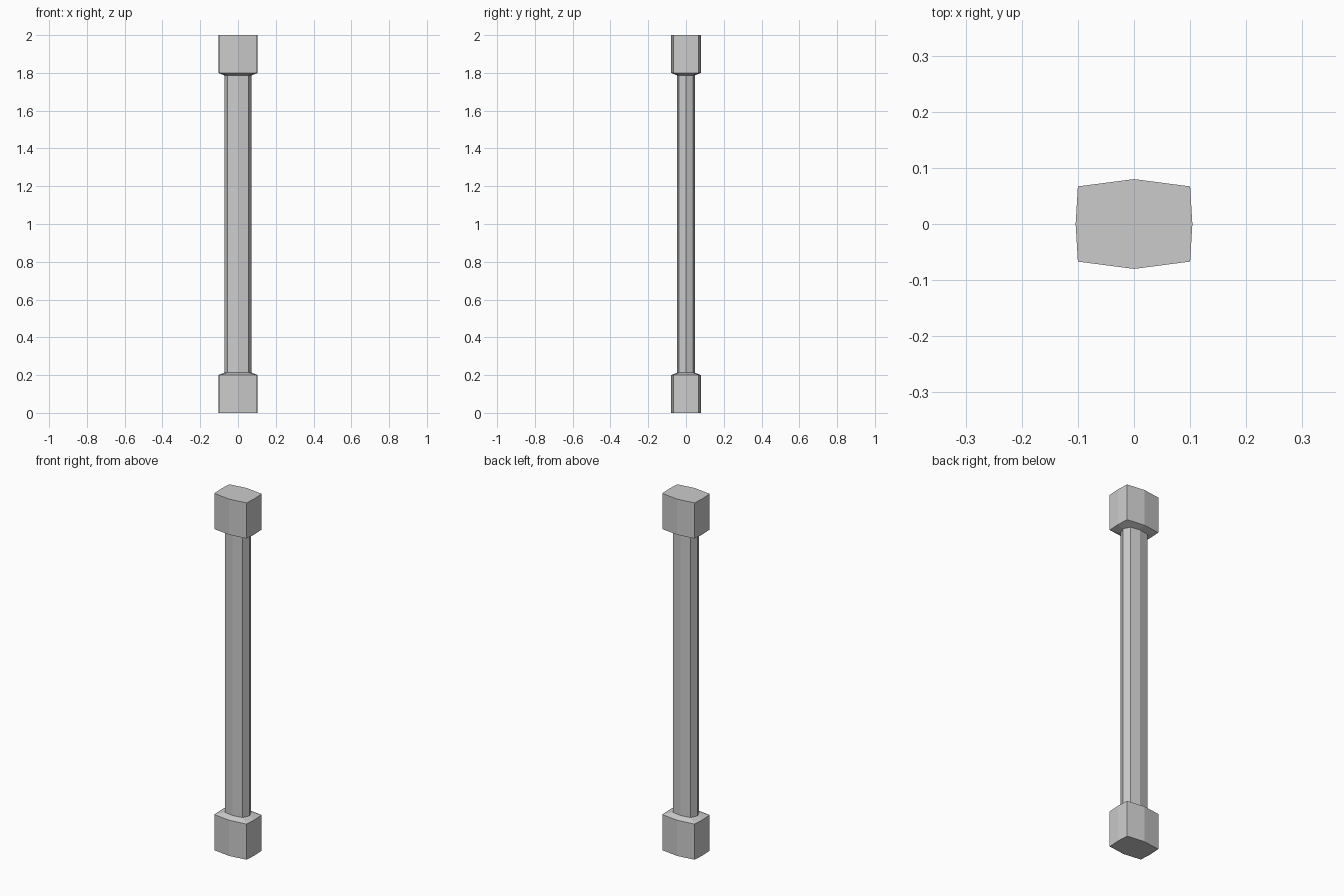
import bpy
import bmesh

cube = bpy.data.objects.get("Cube")
if cube:
    bpy.data.objects.remove(cube, do_unlink=True)

grey = bpy.data.materials.new("plain_grey")
grey.use_nodes = True
colour = (0.6, 0.6, 0.6, 1)
grey.diffuse_color = colour
grey.node_tree.nodes["Principled BSDF"].inputs["Base Color"].default_value = colour


def octagon(corner_x, corner_y, mid_x, mid_y):
    """Rectangle whose four sides bulge out to a middle point."""
    return [(mid_x, 0), (corner_x, corner_y), (0, mid_y), (-corner_x, corner_y),
            (-mid_x, 0), (-corner_x, -corner_y), (0, -mid_y), (corner_x, -corner_y)]


def loft(name, sections):
    """Join (outline, height) sections into one closed, flat-shaded part."""
    bm = bmesh.new()
    rings = [[bm.verts.new((x, y, z)) for x, y in outline] for outline, z in sections]
    for low, high in zip(rings, rings[1:]):
        for i in range(len(low)):
            j = (i + 1) % len(low)
            bm.faces.new((low[i], low[j], high[j], high[i]))
    bm.faces.new(rings[0][::-1])
    bm.faces.new(rings[-1])
    bmesh.ops.recalc_face_normals(bm, faces=bm.faces)
    mesh = bpy.data.meshes.new(name)
    bm.to_mesh(mesh)
    bm.free()
    mesh.materials.append(grey)
    obj = bpy.data.objects.new(name, mesh)
    bpy.context.collection.objects.link(obj)


block = octagon(0.1, 0.067, 0.104, 0.08)
shaft = octagon(0.055, 0.037, 0.072, 0.047)

# Slim shaft with a sloped shoulder onto the block at each end
loft("shaft", [(shaft, 0.213), (shaft, 1.787)])
loft("base_block", [(block, 0), (block, 0.2), (shaft, 0.213)])
loft("top_block", [(shaft, 1.787), (block, 1.8), (block, 2)])
